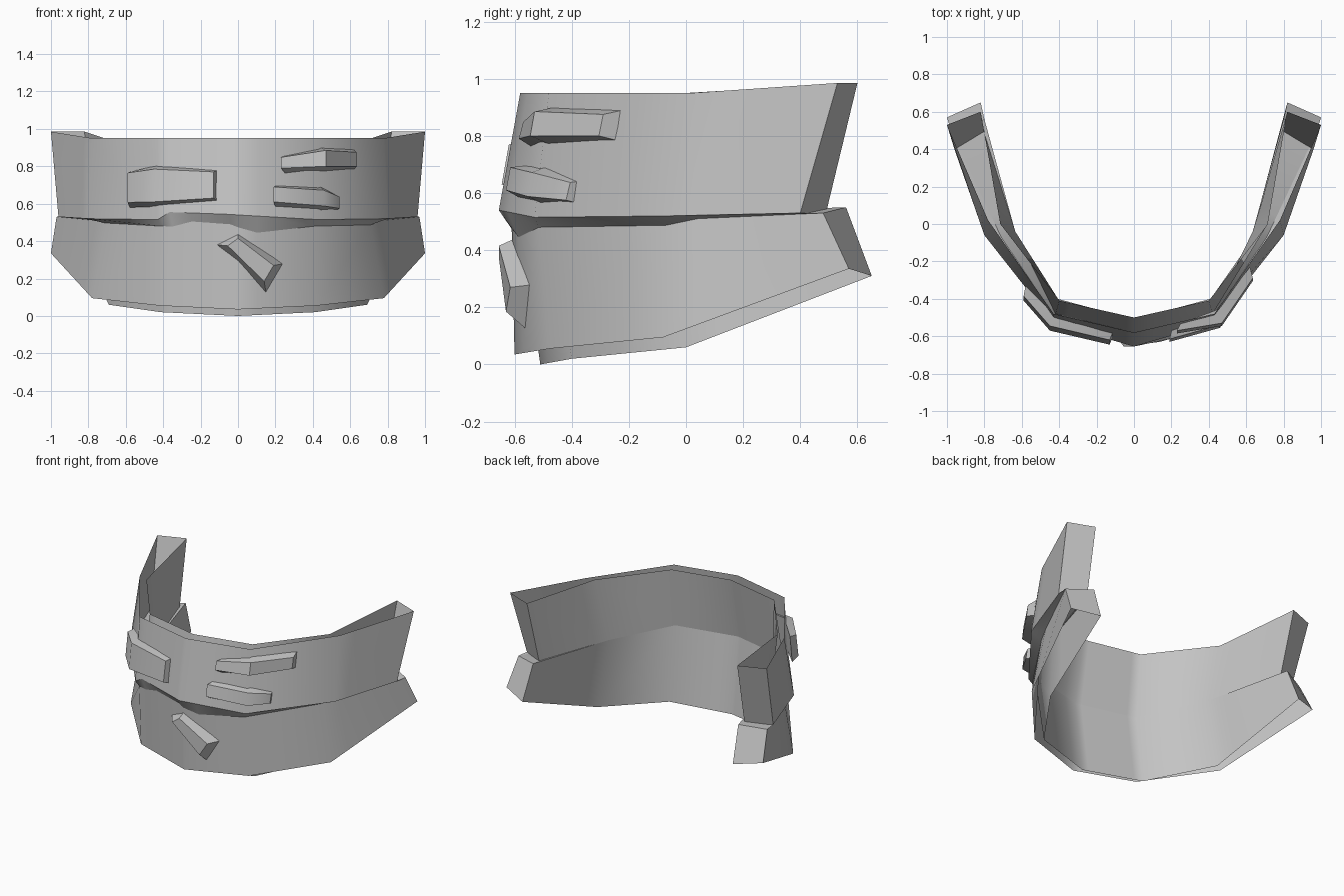
import bpy, bmesh

if "Cube" in bpy.data.objects:
    bpy.data.objects.remove(bpy.data.objects["Cube"])

grey = bpy.data.materials.new("plain_grey")
grey.diffuse_color = (0.55, 0.55, 0.55, 1)
grey.use_nodes = True
grey.node_tree.nodes["Principled BSDF"].inputs["Base Color"].default_value = grey.diffuse_color

# Stations round the half ring: 0 centre, 1 and 2 corners, 3 rear end
STATIONS = [-3, -2.2, -2, -1, -0.85, -0.6, -0.1, 0, 0.25, 1, 2, 2.2, 3]


def rail(points, heights=None):
    """Mirrored polyline sampled at each station, with optional height changes."""
    out = []
    for t in STATIONS:
        a = abs(t)
        i = min(int(a), 2)
        f = a - i
        x, y, z = (p + (q - p) * f for p, q in zip(points[i], points[i + 1]))
        if heights and t in heights:
            z = heights[t]
        out.append((x if t >= 0 else -x, y, z))
    return out


def make(name, verts, faces, angle, sharp=()):
    bm = bmesh.new()
    vs = [bm.verts.new(v) for v in verts]
    for f in faces:
        bm.faces.new([vs[i] for i in f])
    bmesh.ops.recalc_face_normals(bm, faces=bm.faces[:])
    for i, j in sharp:
        edge = bm.edges.get((vs[i], vs[j]))
        if edge:
            edge.smooth = False
    me = bpy.data.meshes.new(name)
    bm.to_mesh(me)
    bm.free()
    me.materials.append(grey)
    ob = bpy.data.objects.new(name, me)
    bpy.context.collection.objects.link(ob)
    bpy.ops.object.select_all(action='DESELECT')
    ob.select_set(True)
    bpy.context.view_layer.objects.active = ob
    bpy.ops.object.shade_smooth_by_angle(angle=angle, keep_sharp_edges=True)
    return ob


def band(name, rails, strips, end):
    """Strips between pairs of rails, closed by a face at both ends."""
    n = len(STATIONS)
    verts = [p for r in rails for p in r]
    faces = [(a * n + i, a * n + i + 1, b * n + i + 1, b * n + i)
             for a, b in strips for i in range(n - 1)]
    faces += [[r * n for r in end], [r * n + n - 1 for r in end]]
    sharp = [(r * n + i, r * n + i + 1) for r in range(len(rails)) for i in range(n - 1)]
    make(name, verts, faces, 0.95, sharp)


# Edge of the jagged gap between the two bands
lower_lip = rail([(0, -.61, .47), (.41, -.515, .48), (.71, -.07, .487), (.97, .48, .53)],
                 {-2.2: .51, 2.2: .51, -2: .497, -.6: .505, -.1: .49, 0: .474, .25: .445})

# Upper band, hollow and open on top
band("upper_band", [
    rail([(0, -.58, .95), (.43, -.48, .95), (.78, .02, .95), (1, .53, .985)]),
    rail([(0, -.655, .54), (.43, -.53, .515), (.80, -.06, .52), (.96, .40, .53)],
         {-.85: .555, -.6: .551, -.1: .543}),
    lower_lip,
    rail([(0, -.58, .52), (.42, -.48, .525), (.635, -.04, .53), (.80, .49, .53)]),
    rail([(0, -.50, .95), (.40, -.41, .95), (.715, 0, .95), (.82, .60, .985)]),
], [(0, 1), (1, 2), (3, 4)], [0, 1, 3, 4])

# Lower band, hollow and open underneath
band("lower_band", [
    rail([(0, -.60, .035), (.42, -.48, .055), (.78, -.08, .095), (1, .57, .335)]),
    lower_lip,
    rail([(0, -.58, .52), (.42, -.48, .525), (.635, -.04, .53), (.80, .56, .55)]),
    rail([(0, -.51, 0), (.41, -.40, .02), (.69, 0, .06), (.82, .65, .31)]),
], [(0, 1), (1, 2), (2, 3)], [0, 1, 2, 3])


def raised_strip(name, lean, front, back):
    """Bent bar from stations (x, y, top z, bottom z); the front leans out downwards."""
    verts = []
    for f, b in zip(front, back):
        verts += [(f[0], f[1], f[2]), (f[0], f[1] - lean, f[3]),
                  (b[0], b[1] - lean, b[3]), (b[0], b[1], b[2])]
    faces = [(0, 1, 2, 3), tuple(len(verts) - 4 + k for k in range(4))]
    for s in range(0, len(verts) - 4, 4):
        faces += [(s + k, s + (k + 1) % 4, s + 4 + (k + 1) % 4, s + 4 + k) for k in range(4)]
    sharp = [(s + k, s + 4 + k) for s in range(0, len(verts) - 4, 4) for k in range(4)]
    make(name, verts, faces, 0.8, sharp)


# Raised strips on the upper band
raised_strip("left_strip", .025,
             [(-.59, -.385, .765, .607), (-.45, -.545, .785, .61), (-.13, -.62, .77, .63)],
             [(-.58, -.33, .77, .58), (-.43, -.48, .805, .585), (-.11, -.57, .78, .612)])
raised_strip("upper_right_strip", .015,
             [(.23, -.57, .848, .79), (.47, -.53, .885, .80), (.635, -.29, .875, .80)],
             [(.25, -.53, .855, .765), (.44, -.46, .90, .77), (.62, -.23, .888, .785)])
raised_strip("lower_right_strip", .015,
             [(.19, -.615, .69, .61), (.46, -.54, .672, .588), (.543, -.405, .637, .575)],
             [(.20, -.57, .695, .585), (.44, -.49, .69, .565), (.52, -.345, .645, .56)])

# Slanted wedge on the lower band
make("slanted_wedge",
     [(-.055, -.655, .375), (0, -.655, .415), (.19, -.615, .27), (.14, -.63, .185),
      (-.11, -.58, .38), (0, -.59, .445), (.25, -.53, .28), (.15, -.555, .12)],
     [(0, 1, 2, 3), (7, 6, 5, 4)] + [(i, (i + 1) % 4, (i + 1) % 4 + 4, i + 4) for i in range(4)],
     0.4)
